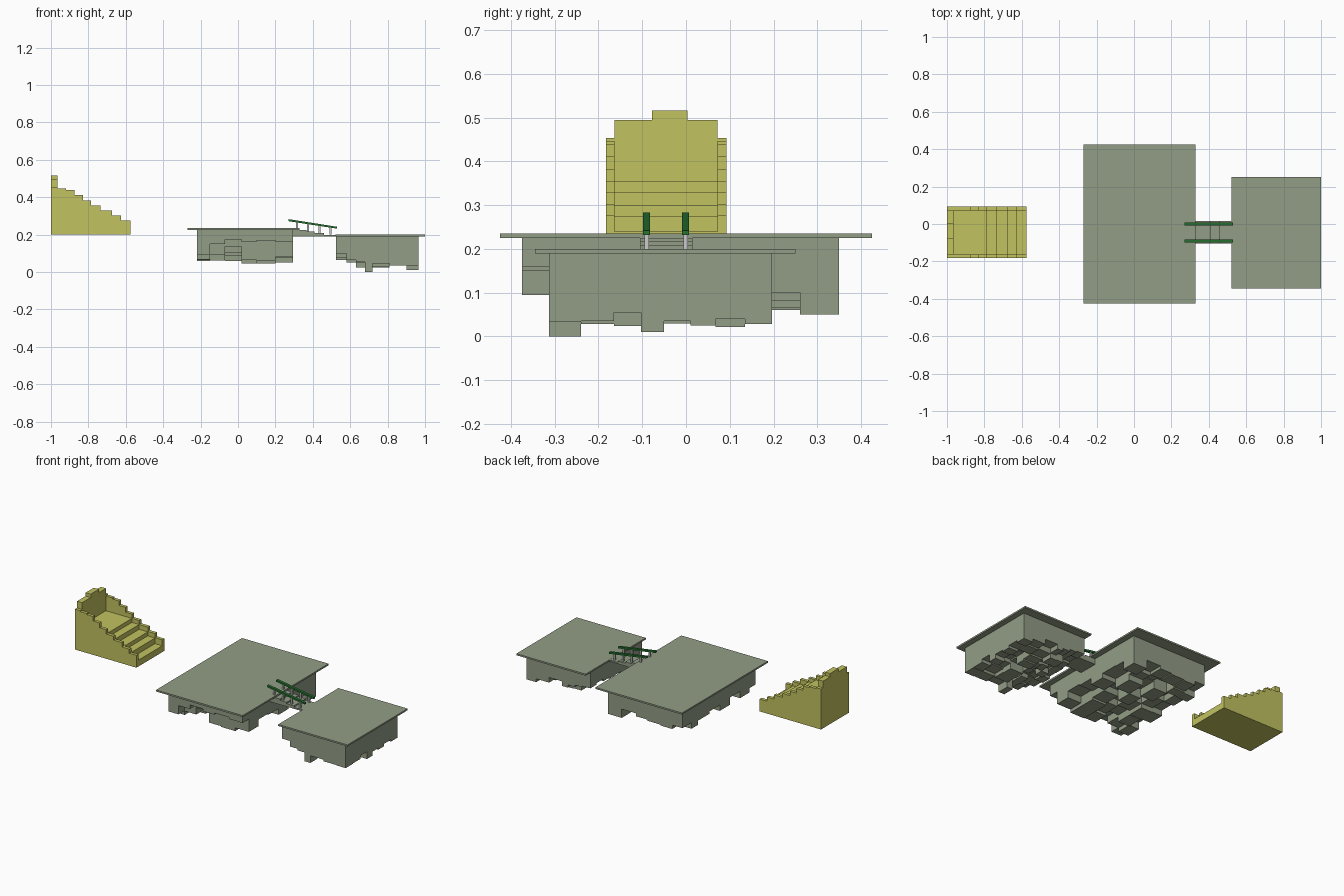
import bpy, bmesh, random

if "Cube" in bpy.data.objects:
    bpy.data.objects.remove(bpy.data.objects["Cube"])
random.seed(7)


def material(name, color):
    m = bpy.data.materials.new(name)
    m.diffuse_color = (*color, 1)
    m.use_nodes = True
    m.node_tree.nodes["Principled BSDF"].inputs["Base Color"].default_value = m.diffuse_color
    return m


STONE = material("sage_stone", (0.29, 0.335, 0.24))
SAND = material("yellow_stone", (0.54, 0.54, 0.12))
GREEN = material("green_rail", (0.02, 0.17, 0.03))


def finish(name, bm, mat):
    bmesh.ops.remove_doubles(bm, verts=bm.verts, dist=1e-5)
    bmesh.ops.recalc_face_normals(bm, faces=bm.faces)
    me = bpy.data.meshes.new(name)
    bm.to_mesh(me)
    bm.free()
    ob = bpy.data.objects.new(name, me)
    bpy.context.collection.objects.link(ob)
    if mat:
        me.materials.append(mat)
    return ob


def prism(name, profile, y0, y1, mat):
    """Extrude an x-z outline along y."""
    bm = bmesh.new()
    f = bm.faces.new([bm.verts.new((x, y0, z)) for x, z in profile])
    r = bmesh.ops.extrude_face_region(bm, geom=[f])
    for v in r["geom"]:
        if isinstance(v, bmesh.types.BMVert):
            v.co.y = y1
    return finish(name, bm, mat)


def box(name, x0, x1, y0, y1, z0, z1, mat):
    return prism(name, [(x0, z0), (x1, z0), (x1, z1), (x0, z1)], y0, y1, mat)


def stair_outline(xs, zs, base):
    """Descending stair outline; xs has one more entry than zs."""
    pts = [(xs[-1], base), (xs[0], base)]
    for i, z in enumerate(zs):
        pts += [(xs[i], z), (xs[i + 1], z)]
    return pts


def rock(name, xs, ys, top, depth, mat):
    """Blocky hanging underside: each grid cell ends at its own depth."""
    nx, ny = len(xs) - 1, len(ys) - 1
    h = lambda i, j: depth[i][j] if 0 <= i < nx and 0 <= j < ny else top
    bm = bmesh.new()

    def quad(pts):
        bm.faces.new([bm.verts.new(p) for p in pts])

    for i in range(nx):
        for j in range(ny):
            a, b, c, d = xs[i], xs[i + 1], ys[j], ys[j + 1]
            z = h(i, j)
            quad([(a, c, z), (a, d, z), (b, d, z), (b, c, z)])
    for i in range(nx + 1):
        for j in range(ny):
            p, q = h(i - 1, j), h(i, j)
            if p != q:
                s = [(xs[i], ys[j], p), (xs[i], ys[j + 1], p), (xs[i], ys[j + 1], q), (xs[i], ys[j], q)]
                quad(s if p > q else s[::-1])
    for i in range(nx):
        for j in range(ny + 1):
            p, q = h(i, j - 1), h(i, j)
            if p != q:
                s = [(xs[i], ys[j], p), (xs[i + 1], ys[j], p), (xs[i + 1], ys[j], q), (xs[i], ys[j], q)]
                quad(s[::-1] if p > q else s)
    me = bpy.data.meshes.new(name)
    bm.to_mesh(me)
    bm.free()
    me.materials.append(mat)
    bpy.context.collection.objects.link(bpy.data.objects.new(name, me))


# large island: slab and blocky underside
box("large_slab", -0.27, 0.33, -0.425, 0.425, 0.225, 0.235, STONE)
lx = [-0.22, -0.15, -0.07, 0.02, 0.10, 0.20, 0.295]
ly = [-0.375, -0.313, -0.22, -0.12, -0.02, 0.08, 0.197, 0.26, 0.35]
ld = [[random.uniform(0.055, 0.14) for _ in ly[1:]] for _ in lx[1:]]
for i, z in enumerate([0.095, 0.15, 0.175, 0.16, 0.17, 0.16]):
    ld[i][0] = z
ld[0][3], ld[4][5], ld[3][4] = 0.065, 0.045, 0.045
ld[5][6], ld[5][7] = 0.10, 0.05
rock("large_underside", lx, ly, 0.225, ld, STONE)

# small island: slab and blocky underside
box("small_slab", 0.52, 1.0, -0.345, 0.25, 0.19, 0.20, STONE)
sx = [0.525, 0.58, 0.63, 0.68, 0.72, 0.81, 0.90, 0.965]
sy = [-0.313, -0.24, -0.165, -0.103, -0.05, 0.01, 0.067, 0.135, 0.197]
sd = [[random.uniform(0.02, 0.09) for _ in sy[1:]] for _ in sx[1:]]
sd[0] = [random.uniform(0.065, 0.10) for _ in sy[1:]]
sd[1] = [random.uniform(0.05, 0.09) for _ in sy[1:]]
for j, z in enumerate([0.033, 0.035, 0.055, 0.01, 0.035, 0.025, 0.04, 0.028]):
    sd[6][j] = z
for i, z in enumerate([0.10, 0.065, 0.055, 0.0, 0.045, 0.035]):
    sd[i][0] = z
rock("small_underside", sx, sy, 0.19, sd, STONE)

# stepped bridge between the islands
prism("bridge_steps", stair_outline([0.295, 0.365, 0.41, 0.46, 0.525],
      [0.2249, 0.217, 0.208, 0.1995], 0.19), -0.105, 0.015, STONE)

# sloping handrails on posts
rail_z = lambda x: 0.282 - (x - 0.27) * 0.042 / 0.26
for side, y in (("front", -0.09), ("back", -0.001)):
    prism(f"{side}_rail", [(0.27, 0.272), (0.53, 0.232), (0.53, 0.242), (0.27, 0.283)],
          y - 0.008, y + 0.008, GREEN)
    for k, x in enumerate([0.315, 0.375, 0.435, 0.495]):
        box(f"{side}_post_{k}", x - 0.005, x + 0.005, y - 0.005, y + 0.005,
            0.2, rail_z(x) - 0.006, None)

# yellow staircase: inner treads, stepped side walls, crenellated back wall
prism("stair_treads", stair_outline([-0.965, -0.785, -0.735, -0.675, -0.625, -0.575],
      [0.355, 0.33, 0.30, 0.275, 0.24], 0.2), -0.163, 0.072, SAND)
wall = stair_outline([-0.965, -0.92, -0.875, -0.83, -0.785, -0.735, -0.675, -0.625, -0.575],
                     [0.447, 0.44, 0.412, 0.382, 0.355, 0.33, 0.303, 0.277], 0.2)
prism("front_stair_wall", wall, -0.183, -0.163, SAND)
prism("back_stair_wall", wall, 0.072, 0.093, SAND)
bm = bmesh.new()
crest = [(-0.183, 0.2), (0.093, 0.2), (0.093, 0.453), (0.072, 0.453), (0.072, 0.495), (0.003, 0.495),
         (0.003, 0.516), (-0.078, 0.516), (-0.078, 0.495), (-0.163, 0.495), (-0.163, 0.453), (-0.183, 0.453)]
face = bm.faces.new([bm.verts.new((-1.0, y, z)) for y, z in crest])
for g in bmesh.ops.extrude_face_region(bm, geom=[face])["geom"]:
    if isinstance(g, bmesh.types.BMVert):
        g.co.x = -0.965
finish("stair_end_wall", bm, SAND)
